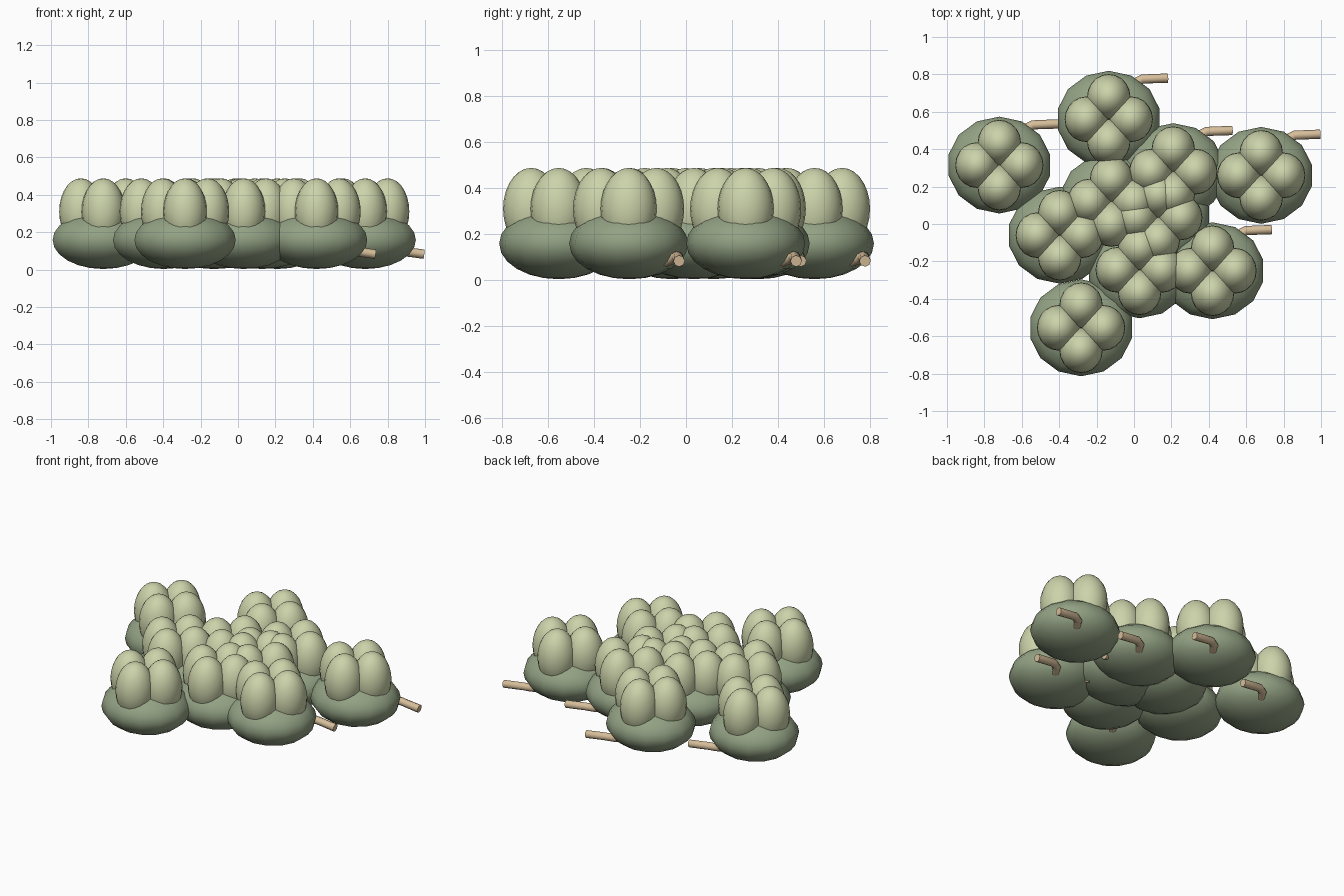
import bpy
from math import radians, sin, cos, pi

old = bpy.data.objects.get("Cube")
if old:
    bpy.data.objects.remove(old, do_unlink=True)


def make_material(name, rgb):
    mat = bpy.data.materials.new(name)
    mat.use_nodes = True
    mat.diffuse_color = (*rgb, 1)
    mat.node_tree.nodes["Principled BSDF"].inputs["Base Color"].default_value = (*rgb, 1)
    return mat


sage = make_material("sage green", (0.29, 0.36, 0.23))
pale = make_material("pale green", (0.60, 0.65, 0.40))
tan = make_material("tan", (0.67, 0.51, 0.32))


def ellipsoid(name, center, radii, segments, rings, mat):
    bpy.ops.mesh.primitive_uv_sphere_add(segments=segments, ring_count=rings, radius=1, location=center)
    obj = bpy.context.object
    obj.name = name
    obj.scale = radii
    bpy.ops.object.transform_apply(location=False, rotation=False, scale=True)
    bpy.ops.object.shade_smooth_by_angle(angle=radians(60))
    obj.data.materials.append(mat)


def stem(name, x, y):
    # Bent twig leaving the underside of the body
    curve = bpy.data.curves.new(name, "CURVE")
    curve.dimensions = "3D"
    curve.bevel_depth = 0.025
    curve.bevel_resolution = 2
    curve.use_fill_caps = True
    path = [(0.09, 0.12, 0.08), (0.12, 0.16, 0.082), (0.14, 0.195, 0.094),
            (0.18, 0.215, 0.1), (0.315, 0.22, 0.082)]
    spline = curve.splines.new("POLY")
    spline.points.add(len(path) - 1)
    for point, (px, py, pz) in zip(spline.points, path):
        point.co = (x + px, y + py, pz, 1)
    obj = bpy.data.objects.new(name, curve)
    bpy.context.collection.objects.link(obj)
    bpy.ops.object.select_all(action="DESELECT")
    obj.select_set(True)
    bpy.context.view_layer.objects.active = obj
    bpy.ops.object.convert(target="MESH")
    obj = bpy.context.object
    bpy.ops.object.shade_smooth_by_angle(angle=radians(50))
    obj.data.materials.clear()
    obj.data.materials.append(tan)


# Centres of the ten pods in the cluster
pods = [(-0.72, 0.315), (-0.135, 0.56), (0.21, 0.28), (0.68, 0.26), (-0.397, -0.06),
        (0.42, -0.25), (0.03, -0.245), (-0.283, -0.555), (-0.12, 0.12), (0.13, 0.035)]

for i, (x, y) in enumerate(pods, 1):
    # Flattened body
    ellipsoid(f"pod_body_{i}", (x, y, 0.158), (0.278, 0.259, 0.155), 14, 12, sage)
    # Four upright lobes on top
    for k in range(4):
        a = k * pi / 2
        ellipsoid(f"pod_lobe_{i}_{k + 1}", (x + 0.12 * cos(a), y + 0.12 * sin(a), 0.31),
                  (0.116, 0.122, 0.178), 20, 14, pale)
    stem(f"pod_stem_{i}", x, y)
